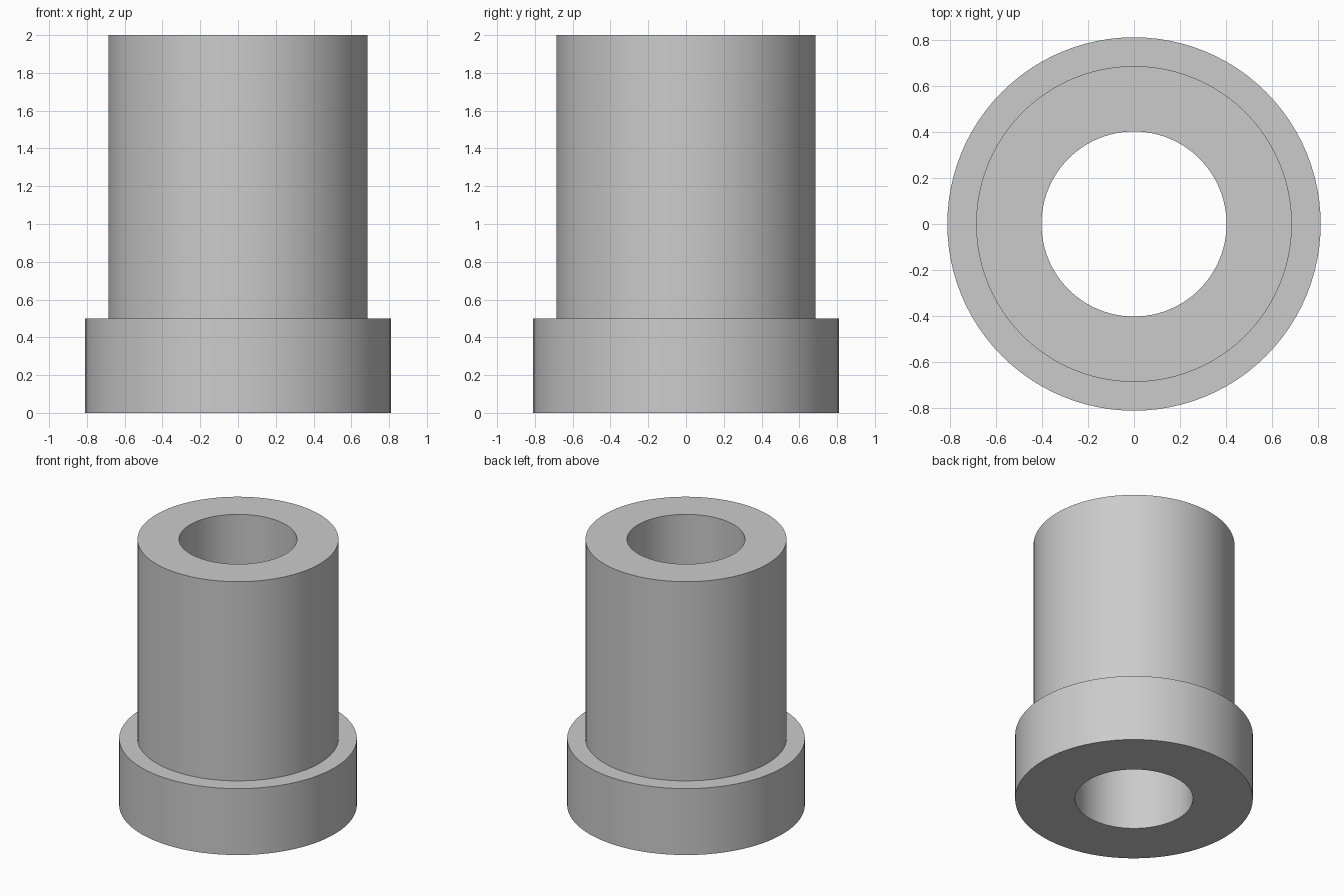
import bpy, bmesh, math

cube = bpy.data.objects.get("Cube")
if cube:
    bpy.data.objects.remove(cube, do_unlink=True)

# Plain grey finish
grey = bpy.data.materials.new("plain_grey")
grey.use_nodes = True
colour = (0.6, 0.6, 0.6, 1)
grey.diffuse_color = colour
grey.node_tree.nodes["Principled BSDF"].inputs["Base Color"].default_value = colour


def lathe(name, profile, steps=96):
    """Spin a closed (radius, height) profile around the z axis."""
    bm = bmesh.new()
    verts = [bm.verts.new((r, 0, z)) for r, z in profile]
    edges = [bm.edges.new((v, verts[i - 1])) for i, v in enumerate(verts)]
    bmesh.ops.spin(bm, geom=verts + edges, cent=(0, 0, 0), axis=(0, 0, 1),
                   angle=math.tau, steps=steps, use_duplicate=False)
    bmesh.ops.remove_doubles(bm, verts=bm.verts[:], dist=0.0001)
    bmesh.ops.recalc_face_normals(bm, faces=bm.faces[:])
    mesh = bpy.data.meshes.new(name)
    bm.to_mesh(mesh)
    bm.free()
    mesh.materials.append(grey)
    obj = bpy.data.objects.new(name, mesh)
    bpy.context.collection.objects.link(obj)
    bpy.ops.object.select_all(action="DESELECT")
    obj.select_set(True)
    bpy.context.view_layer.objects.active = obj
    bpy.ops.object.shade_smooth_by_angle(angle=math.radians(30))
    return obj


# Flanged sleeve: wide collar at the base, narrower barrel, through bore
bore, barrel, collar = 0.402, 0.686, 0.811
collar_top, height = 0.5, 2.0
lathe("flanged_bushing", [
    (bore, 0), (collar, 0), (collar, collar_top),
    (barrel, collar_top), (barrel, height), (bore, height),
])
